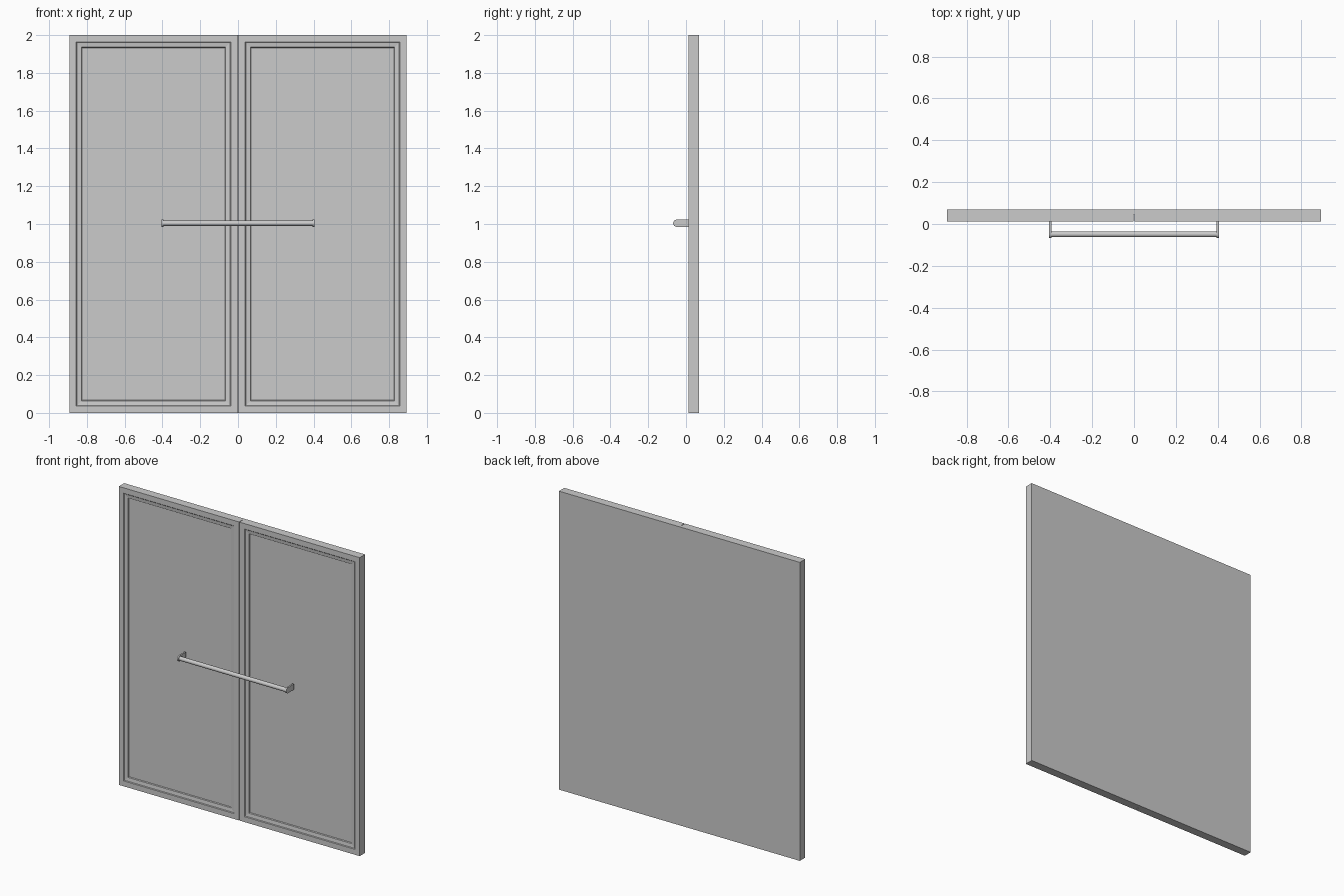
import bpy, bmesh, math
from mathutils import Matrix

cube = bpy.data.objects.get("Cube")
if cube:
    bpy.data.objects.remove(cube)

HALF_W, HEIGHT = 0.893, 2.0
FRONT, BACK = 0.013, 0.07
MID = 0.045
GAP = 0.002

grey = bpy.data.materials.new("plain grey")
grey.use_nodes = True
colour = (0.6, 0.6, 0.6, 1)
grey.diffuse_color = colour
grey.node_tree.nodes["Principled BSDF"].inputs["Base Color"].default_value = colour


def finish(bm, name):
    bmesh.ops.recalc_face_normals(bm, faces=bm.faces)
    mesh = bpy.data.meshes.new(name)
    bm.to_mesh(mesh)
    bm.free()
    mesh.materials.append(grey)
    obj = bpy.data.objects.new(name, mesh)
    bpy.context.collection.objects.link(obj)
    return obj


def box(name, x0, x1, y0, y1, z0, z1):
    bm = bmesh.new()
    size = Matrix.Diagonal((x1 - x0, y1 - y0, z1 - z0, 1))
    place = Matrix.Translation(((x0 + x1) / 2, (y0 + y1) / 2, (z0 + z1) / 2))
    bmesh.ops.create_cube(bm, size=1, matrix=place @ size)
    return finish(bm, name)


def door(name, x0, x1):
    """Nested rectangles (inset, y) give the frame, moulding and sunken panel."""
    bm = bmesh.new()
    rings = []
    for inset, y in ((0, MID), (0, FRONT), (0.036, FRONT), (0.040, FRONT + 0.004),
                     (0.064, FRONT + 0.007), (0.067, FRONT + 0.014), (0.072, FRONT + 0.014)):
        a, b, c, d = x0 + inset, x1 - inset, inset, HEIGHT - inset
        rings.append([bm.verts.new(p) for p in ((a, y, c), (b, y, c), (b, y, d), (a, y, d))])
    for r, s in zip(rings, rings[1:]):
        for i in range(4):
            j = (i + 1) % 4
            bm.faces.new((r[i], r[j], s[j], s[i]))
    bm.faces.new(rings[-1])
    bm.faces.new(rings[0][::-1])
    return finish(bm, name)


# Backing slab and the two framed leaves
box("back_slab", -HALF_W, HALF_W, MID, BACK, 0, HEIGHT)
door("right_door", -HALF_W, -GAP)
door("left_door", GAP, HALF_W)

# Handle: round bar between two rounded brackets
BAR_Y, BAR_Z, BAR_R = -0.049, 1.004, 0.014
REACH, PLATE, TIP_R = 0.405, 0.01, 0.019


def bracket(name, side):
    bm = bmesh.new()
    outline = [(FRONT, BAR_Z - TIP_R), (FRONT, BAR_Z + TIP_R)]
    for i in range(17):
        a = math.pi / 2 + math.pi * i / 16
        outline.append((BAR_Y + TIP_R * math.cos(a), BAR_Z + TIP_R * math.sin(a)))
    face = bm.faces.new([bm.verts.new((side * REACH, y, z)) for y, z in outline])
    new = bmesh.ops.extrude_face_region(bm, geom=[face])["geom"]
    verts = [g for g in new if isinstance(g, bmesh.types.BMVert)]
    bmesh.ops.translate(bm, verts=verts, vec=(-side * PLATE, 0, 0))
    return finish(bm, name)


bracket("right_bracket", -1)
bracket("left_bracket", 1)

bm = bmesh.new()
turn = Matrix.Translation((0, BAR_Y, BAR_Z)) @ Matrix.Rotation(math.pi / 2, 4, "Y")
bmesh.ops.create_cone(bm, cap_ends=True, segments=24, radius1=BAR_R, radius2=BAR_R,
                      depth=2 * (REACH - PLATE / 2), matrix=turn)
bar = finish(bm, "handle_bar")

# Smooth shading on the round parts
for obj in bpy.data.objects:
    obj.select_set(obj.name in ("handle_bar", "right_bracket", "left_bracket"))
bpy.context.view_layer.objects.active = bar
bpy.ops.object.shade_smooth_by_angle(angle=math.radians(35))
